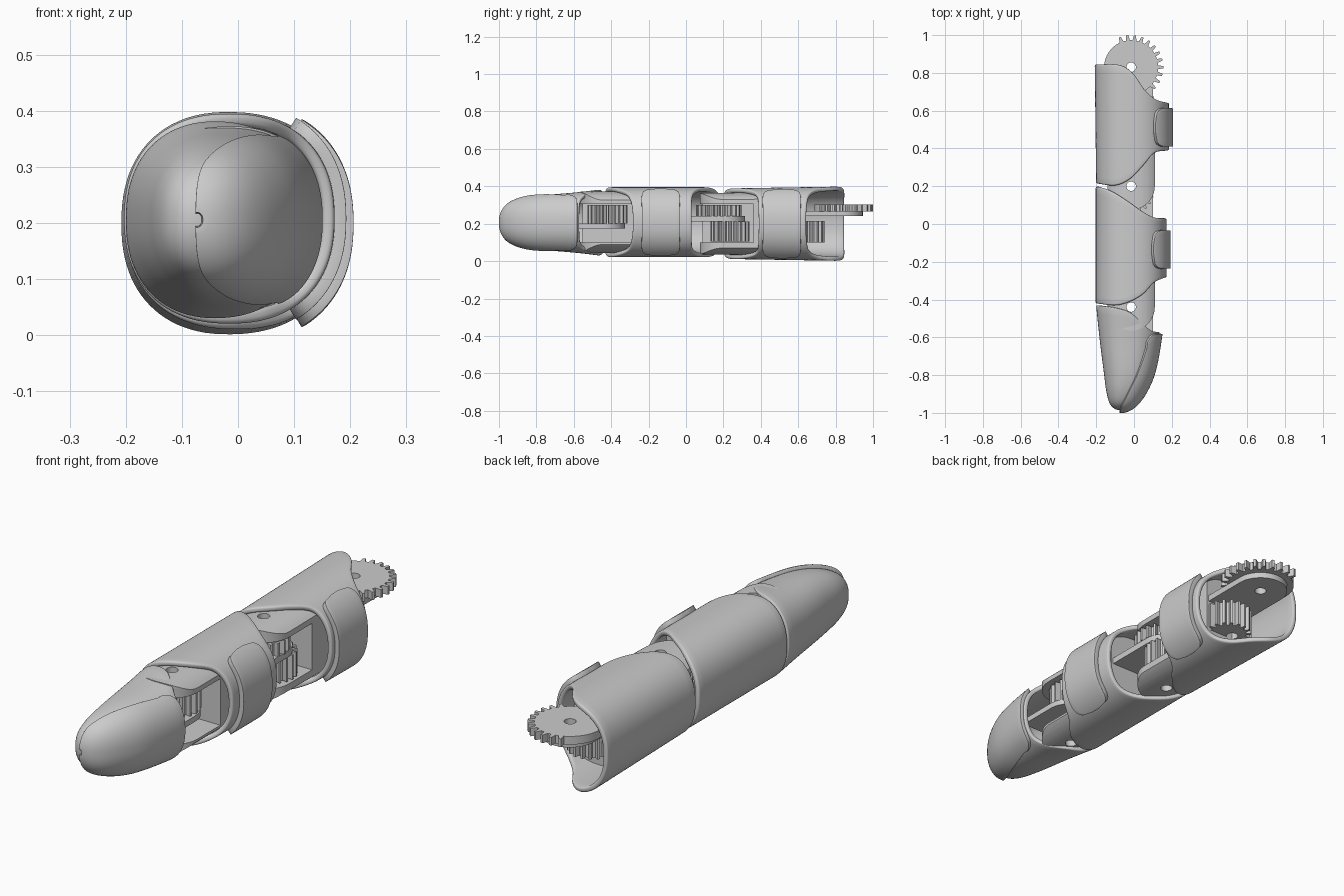
import bpy, bmesh
from math import sin, cos, pi, radians, sqrt

if "Cube" in bpy.data.objects:
    bpy.data.objects.remove(bpy.data.objects["Cube"])

grey = bpy.data.materials.new("plain_grey")
grey.use_nodes = True
grey.diffuse_color = (0.6, 0.6, 0.6, 1)
grey.node_tree.nodes["Principled BSDF"].inputs["Base Color"].default_value = (0.6, 0.6, 0.6, 1)


def curve(keys, t):
    """Smooth interpolation through (position, value) keys."""
    n = len(keys)
    t = min(max(t, keys[0][0]), keys[-1][0])
    i = next(k for k in range(n - 1) if t <= keys[k + 1][0])

    def slope(k):
        a, b = keys[max(k - 1, 0)], keys[min(k + 1, n - 1)]
        return (b[1] - a[1]) / (b[0] - a[0])
    (x0, y0), (x1, y1) = keys[i], keys[i + 1]
    w = x1 - x0
    s = (t - x0) / w
    return (y0 * (1 + 2 * s) * (1 - s) ** 2 + y1 * s * s * (3 - 2 * s)
            + w * slope(i) * s * (1 - s) ** 2 - w * slope(i + 1) * s * s * (1 - s))


def section(a, dims, scale=1):
    """Point of the rounded cross-section at angle a."""
    xl, xr, zc, h = dims
    p = 2 / 2.3
    c, s = cos(a), sin(a)
    c = abs(c) ** p * (1 if c > 0 else -1)
    s = abs(s) ** p * (1 if s > 0 else -1)
    return (xl + xr) / 2 + (xr - xl) / 2 * c * scale, zc + h * s * scale


def new_object(name, bm):
    mesh = bpy.data.meshes.new(name)
    bm.to_mesh(mesh)
    bm.free()
    ob = bpy.data.objects.new(name, mesh)
    bpy.context.collection.objects.link(ob)
    mesh.materials.append(grey)
    return ob


def activate(ob):
    bpy.ops.object.select_all(action='DESELECT')
    ob.select_set(True)
    bpy.context.view_layer.objects.active = ob


def smooth(ob, angle=35):
    activate(ob)
    bpy.ops.object.shade_smooth_by_angle(angle=radians(angle))


def surface(name, func, nu, nv, closed, caps=()):
    """Grid surface; func(u, v) gives a point, u runs around, v along y."""
    bm = bmesh.new()
    cols = nu if closed else nu + 1
    rows = [[bm.verts.new(func(i / nu, j / nv)) for i in range(cols)] for j in range(nv + 1)]
    for r0, r1 in zip(rows, rows[1:]):
        for i in range(nu):
            k = (i + 1) % cols
            bm.faces.new((r0[i], r1[i], r1[k], r0[k]))
    if 0 in caps:
        bm.faces.new(rows[0])
    if 1 in caps:
        bm.faces.new(rows[-1][::-1])
    return new_object(name, bm)


def thicken(ob, amount, outward, bevel):
    mod = ob.modifiers.new("thickness", 'SOLIDIFY')
    mod.thickness = amount
    mod.offset = 1 if outward else -1
    mod = ob.modifiers.new("soft_rim", 'BEVEL')
    mod.width, mod.segments = bevel, 3
    mod.limit_method, mod.angle_limit = 'ANGLE', radians(50)
    smooth(ob, 40)


def prism(name, outline, z0, z1):
    bm = bmesh.new()
    face = bm.faces.new([bm.verts.new((x, y, z0)) for x, y in outline])
    ext = bmesh.ops.extrude_face_region(bm, geom=[face])
    for v in ext["geom"]:
        if isinstance(v, bmesh.types.BMVert):
            v.co.z = z1
    bmesh.ops.recalc_face_normals(bm, faces=bm.faces)
    return new_object(name, bm)


def combine(ob, cutter, operation='DIFFERENCE'):
    mod = ob.modifiers.new("cut", 'BOOLEAN')
    mod.object, mod.operation, mod.solver = cutter, operation, 'EXACT'
    activate(ob)
    bpy.ops.object.modifier_apply(modifier=mod.name)
    bpy.data.objects.remove(cutter)


def rect(x0, x1, y0, y1):
    return [(x0, y0), (x1, y0), (x1, y1), (x0, y1)]


def arc(x, y, r, a0, a1, n=32):
    return [(x + r * cos(radians(a0 + (a1 - a0) * i / n)),
             y + r * sin(radians(a0 + (a1 - a0) * i / n))) for i in range(n + 1)]


def pin_hole(ob, y):
    combine(ob, prism("pin_cutter", arc(PIN_X, y, 0.025, 0, 345, 23), -1, 1))


def gear(name, x, y, root, tip, z0, z1, teeth, pin, start=-180, end=180):
    """Spur gear toothed between two angles and smooth elsewhere."""
    pts = []
    for i in range(teeth):
        mid = -180 + 360 * i / teeth
        step = 360 / teeth
        for f, r in ((-0.5, root), (-0.3, root), (-0.14, tip), (0.14, tip), (0.3, root)):
            a = radians(mid + f * step)
            r = r if start <= mid <= end else root
            pts.append((x + r * cos(a), y + r * sin(a)))
    ob = prism(name, pts, z0, z1)
    pin_hole(ob, pin)
    smooth(ob, 20)


PIN_X = -0.015

# Hollow phalanx shells with curved ends, and their grip pads
base_front = [(-0.21, 0.215), (-0.1, 0.205), (-0.02, 0.24), (0.05, 0.31), (0.11, 0.375), (0.19, 0.39)]
base_back = [(-0.21, 0.845), (-0.07, 0.84), (0, 0.795), (0.06, 0.71), (0.12, 0.66), (0.19, 0.64)]
mid_front = [(-0.21, -0.42), (-0.1, -0.43), (-0.02, -0.41), (0.05, -0.37), (0.11, -0.31), (0.18, -0.28)]
mid_back = [(-0.21, 0.2), (-0.13, 0.175), (-0.04, 0.125), (0.04, 0.07), (0.11, 0.035), (0.18, 0.03)]


def base_dims(y):
    t = (y - 0.2) / 0.65
    return -0.2 - 0.008 * t, 0.185, 0.2, 0.188 + 0.011 * t


def mid_dims(y):
    return -0.203, 0.172, 0.208, 0.187


def shell(name, dims, front, back):
    def point(u, v):
        a = 2 * pi * u
        x = section(a, dims(0.3))[0]
        y0, y1 = curve(front, x), curve(back, x)
        y = y0 + (y1 - y0) * v
        x, z = section(a, dims(y))
        return x, y, z
    thicken(surface(name, point, 96, 16, True), 0.022, False, 0.008)


def pad(name, dims, yc, half):
    def point(u, v):
        s = 2 * u - 1
        w = half * (1 - abs(s) ** 7 * 0.995) ** 0.3 * (0.93 + 0.07 * s * s)
        y = yc + w * (2 * v - 1)
        x, z = section(s * radians(58), dims(y))
        return x, y, z
    thicken(surface(name, point, 40, 10, False), 0.021, True, 0.007)


shell("base_shell", base_dims, base_front, base_back)
pad("base_pad", base_dims, 0.512, 0.108)
shell("middle_shell", mid_dims, mid_front, mid_back)
pad("middle_pad", mid_dims, -0.135, 0.108)

# Fingertip shell, profiled over the square root of the distance from the tip
TIP = -0.985
stations = (0, 0.22, 0.41, 0.58, 0.82, 0.975)
tip_left = list(zip(stations, (-0.08, -0.125, -0.147, -0.16, -0.185, -0.202)))
tip_right = list(zip(stations, (-0.07, 0, 0.055, 0.098, 0.135, 0.15)))
tip_half = list(zip(stations, (0.006, 0.08, 0.12, 0.143, 0.162, 0.182)))
tip_back = [(-0.21, -0.43), (-0.1, -0.445), (-0.02, -0.47), (0.05, -0.53), (0.1, -0.565), (0.16, -0.575)]


def tip_dims(y):
    s = sqrt(max(y - TIP, 0) / 0.6)
    return curve(tip_left, s), curve(tip_right, s), 0.206, curve(tip_half, s)


def tip_point(u, v):
    a = 2 * pi * u
    end = curve(tip_back, section(a, tip_dims(-0.5))[0])
    y = TIP + (end - TIP) * v * v
    x, z = section(a, tip_dims(y))
    return x, y, z


def tip_pad_point(u, v):
    s = 2 * u - 1
    y = TIP + (0.405 - 0.045 * abs(s) ** 8) * (0.02 + 0.98 * v) ** 2
    spread = 98 - 40 * min(1, (y - TIP) / 0.33) ** 0.8
    x, z = section(s * radians(spread), tip_dims(y))
    return x, y, z


thicken(surface("fingertip_shell", tip_point, 96, 24, True, (0,)), 0.02, False, 0.006)
thicken(surface("fingertip_pad", tip_pad_point, 48, 24, False), 0.016, True, 0.005)


# Inner cores: a slotted, round-nosed hinge tongue on the front of each phalanx
def core(name, dims, pin, back):
    def point(u, v):
        y = pin - 0.2 + (back - pin + 0.2) * v
        x, z = section(2 * pi * u, dims(y), 0.88)
        return x, y, z
    ob = surface(name, point, 64, 1, True, (0, 1))
    plan = arc(PIN_X, pin, 0.125, 180, 360) + [(0.11, back + 0.1), (-0.14, back + 0.1)]
    combine(ob, prism("plan_cutter", plan, -1, 1), 'INTERSECT')
    combine(ob, prism("slot_cutter", rect(-0.07, 1, pin - 1, pin + 0.16), 0.1, 0.305))
    pin_hole(ob, pin)
    smooth(ob, 30)


core("base_core", base_dims, 0.2, 0.62)
core("middle_core", mid_dims, -0.44, -0.02)


# Flat arms reaching from each phalanx into the hinge behind it
def arm(name, pin, front, z0, z1):
    outline = arc(PIN_X, pin, 0.115, 0, 180) + [(-0.13, front), (0.1, front)]
    ob = prism(name, outline, z0, z1)
    pin_hole(ob, pin)
    smooth(ob, 30)


arm("rear_arm", 0.83, 0.6, 0.24, 0.268)
arm("middle_arm", 0.2, -0.04, 0.212, 0.24)
arm("fingertip_arm", -0.44, -0.62, 0.175, 0.2)

# Gear train
gear("rear_gear", PIN_X, 0.83, 0.143, 0.17, 0.266, 0.302, 26, 0.83, -45, 115)
gear("base_rear_pinion", 0.01, 0.64, 0.08, 0.1, 0.1, 0.215, 18, 0.64)
gear("middle_upper_gear", PIN_X, 0.175, 0.1, 0.122, 0.24, 0.3, 22, 0.2)
gear("base_lower_gear", 0, 0.235, 0.082, 0.104, 0.105, 0.212, 20, 0.2)
gear("fingertip_gear", PIN_X, -0.42, 0.085, 0.107, 0.2, 0.3, 20, -0.44)
